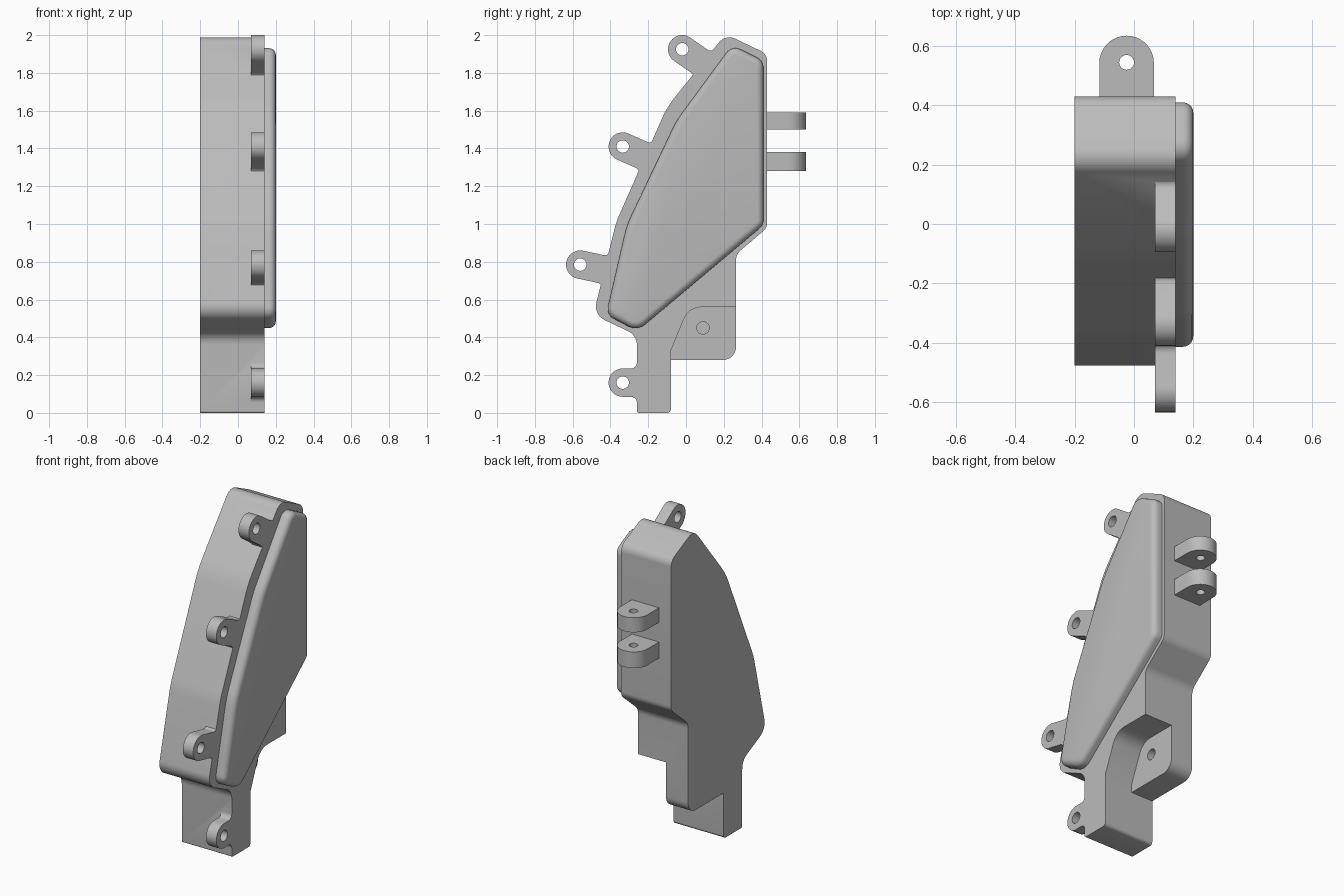
import bpy, bmesh, math
from mathutils import Vector

if "Cube" in bpy.data.objects:
    bpy.data.objects.remove(bpy.data.objects["Cube"], do_unlink=True)

grey = bpy.data.materials.new("light_grey")
grey.use_nodes = True
COLOUR = (0.5, 0.5, 0.5, 1)
grey.diffuse_color = COLOUR
grey.node_tree.nodes["Principled BSDF"].inputs["Base Color"].default_value = COLOUR


def rounded(corners, steps=8):
    """Closed outline from (u, v, radius) corners."""
    out = []
    for i, (u, v, r) in enumerate(corners):
        p = Vector((u, v))
        if not r:
            out.append(p)
            continue
        a = (Vector(corners[i - 1][:2]) - p).normalized()
        b = (Vector(corners[(i + 1) % len(corners)][:2]) - p).normalized()
        half = a.angle(b) / 2
        c = p + (a + b).normalized() * r / math.sin(half)
        t = r / math.tan(half)
        s, e = (p + a * t - c).normalized(), (p + b * t - c).normalized()
        out += [c + s.slerp(e, k / steps).normalized() * r for k in range(steps + 1)]
    return out


def arc(u, v, r, start, end, steps):
    angles = [math.radians(start + (end - start) * k / steps) for k in range(steps + 1)]
    return [Vector((u + r * math.cos(a), v + r * math.sin(a))) for a in angles]


def circle(u, v, r):
    return arc(u, v, r, 0, 360, 24)[:-1]


def prism(name, outline, low, high, axis="X", bevel=0):
    """Extrude an outline along x (outline in y, z) or z (outline in x, y)."""
    def place(p, h):
        return (h, p.x, p.y) if axis == "X" else (p.x, p.y, h)
    bm = bmesh.new()
    base = bm.faces.new([bm.verts.new(place(p, low)) for p in outline])
    grown = bmesh.ops.extrude_face_region(bm, geom=[base], use_keep_orig=True)["geom"]
    top = [f for f in grown if isinstance(f, bmesh.types.BMFace)][0]
    shift = Vector(place(Vector((0, 0)), high - low))
    bmesh.ops.translate(bm, verts=top.verts[:], vec=shift)
    bmesh.ops.recalc_face_normals(bm, faces=bm.faces)
    if bevel:
        bmesh.ops.bevel(bm, geom=top.edges[:], offset=bevel, segments=5,
                        profile=0.5, affect='EDGES', clamp_overlap=False)
    mesh = bpy.data.meshes.new(name)
    bm.to_mesh(mesh)
    bm.free()
    mesh.materials.append(grey)
    ob = bpy.data.objects.new(name, mesh)
    bpy.context.collection.objects.link(ob)
    return ob


def combine(target, tool, operation):
    """Apply a boolean and remove the tool object."""
    mod = target.modifiers.new("combine", "BOOLEAN")
    mod.operation, mod.solver, mod.object = operation, "EXACT", tool
    bpy.context.view_layer.objects.active = target
    bpy.ops.object.modifier_apply(modifier=mod.name)
    bpy.data.objects.remove(tool, do_unlink=True)


def ear_outline(y, z, angle, reach, r=0.075, f=0.03):
    """Round-ended lug pointing along angle, flaring with fillets at its root."""
    upper = [Vector((-reach - 0.04, r + f))]
    upper += arc(-reach + f, r + f, f, 180, 270, 5)
    lower = [Vector((p.x, -p.y)) for p in reversed(upper)]
    pts = upper + arc(0, 0, r, 90, -90, 18) + lower
    c, s = math.cos(math.radians(angle)), math.sin(math.radians(angle))
    return [Vector((y + p.x * c - p.y * s, z + p.x * s + p.y * c)) for p in pts]


# Main housing
FRONT, BACK, STEP = 0.14, -0.2, -0.05
housing = prism("housing", rounded([
    (-0.26, 0, 0.01), (-0.08, 0, 0.02), (-0.08, 0.28, 0), (0.265, 0.28, 0.07),
    (0.265, 0.84, 0.07), (0.43, 0.98, 0.06), (0.43, 1.9, 0.06), (0.21, 2.005, 0.07),
    (-0.1, 1.62, 0.5), (-0.37, 1.01, 0.5), (-0.49, 0.52, 0.08), (-0.26, 0.41, 0.08)]),
    BACK, FRONT)

# Mounting ears along the front edge
ears = [(-0.02, 1.925, 145, 0.14), (-0.335, 1.41, 156, 0.14),
        (-0.56, 0.785, 168, 0.14), (-0.335, 0.16, 180, 0.075)]
for y, z, angle, reach in ears:
    combine(housing, prism("ear", ear_outline(y, z, angle, reach), 0.07, FRONT), "UNION")
for y, z, angle, reach in ears:
    combine(housing, prism("ear_hole", circle(y, z, 0.033), 0, 0.3), "DIFFERENCE")

# Recess beside the leg, with a blind screw hole
combine(housing, prism("recess", rounded([
    (-0.08, 0.25, 0), (0.4, 0.25, 0), (0.4, 0.56, 0), (0.015, 0.56, 0.1),
    (-0.08, 0.33, 0)]), STEP, 0.3), "DIFFERENCE")
combine(housing, prism("screw_hole", circle(0.09, 0.45, 0.033), STEP - 0.08, 0.1), "DIFFERENCE")

# Raised cover panel with a rounded rim
panel = prism("cover_panel", rounded([
    (0.41, 0.994, 0.06), (0.41, 1.864, 0.06), (0.2435, 1.947, 0.06), (-0.05, 1.548, 0.5),
    (-0.314, 0.993, 0.5), (-0.423, 0.52, 0.06), (-0.258, 0.433, 0.08)]),
    FRONT - 0.01, 0.2, bevel=0.035)

# Pair of hinge tabs on the rear
parts = [housing, panel]
for name, low, high in (("lower_hinge_tab", 1.28, 1.38), ("upper_hinge_tab", 1.5, 1.59)):
    outline = arc(-0.025, 0.543, 0.092, 0, 180, 18)
    outline += [Vector((-0.117, 0.42)), Vector((0.067, 0.42))]
    tab = prism(name, outline, low, high, "Z")
    combine(tab, prism("pin_hole", circle(-0.025, 0.545, 0.025), 1, 2, "Z"), "DIFFERENCE")
    parts.append(tab)

# Smooth curved walls, keep edges crisp
bpy.ops.object.select_all(action="DESELECT")
for ob in parts:
    ob.select_set(True)
bpy.context.view_layer.objects.active = housing
bpy.ops.object.shade_smooth_by_angle(angle=math.radians(30))
